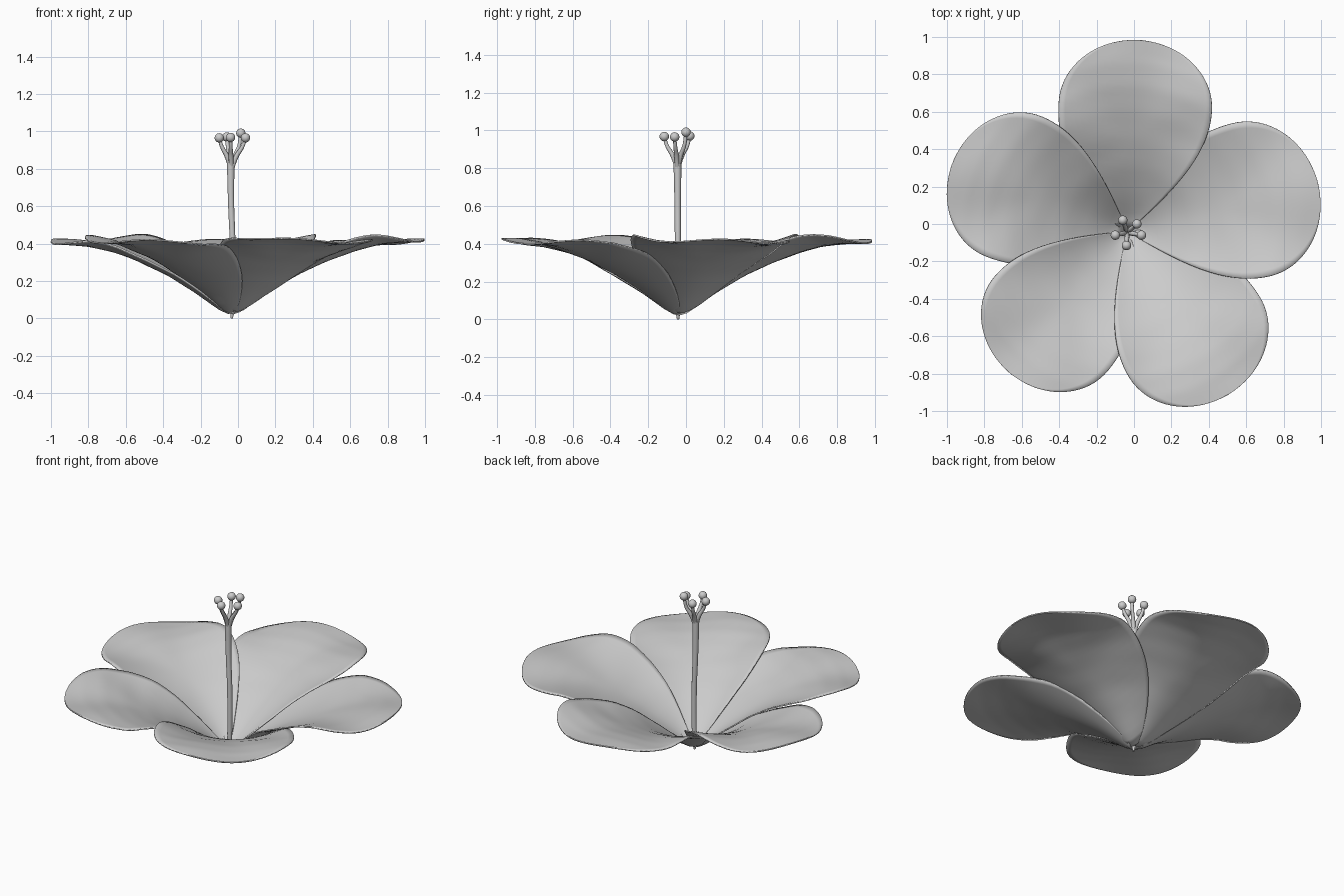
import bpy, bmesh, math
from mathutils import Vector

if "Cube" in bpy.data.objects:
    bpy.data.objects.remove(bpy.data.objects["Cube"])

CX, CY = -0.035, -0.04
PROFILE = [(0, .022), (.05, .04), (.1, .075), (.2, .145), (.35, .235), (.5, .305),
           (.65, .36), (.78, .395), (.9, .41), (1.2, .415)]


def height(d):
    for (a, za), (b, zb) in zip(PROFILE, PROFILE[1:]):
        if d <= b:
            return za + (zb - za) * (d - a) / (b - a)
    return PROFILE[-1][1]


def half_width(r, power):
    # rounded outer end, tapering inner part
    if r > .67:
        return .41 * math.sqrt(max(0, 1 - ((r - .67) / .355) ** 2))
    return .41 * math.sin(math.pi / 2 * (r / .67) ** power)


def petal(index, angle, scale):
    rows, cols = 36, 24
    u = Vector((math.cos(angle), math.sin(angle), 0))
    s = Vector((-u.y, u.x, 0))
    bm = bmesh.new()
    grid = []
    for i in range(rows + 1):
        t = .01 + .99 * i / rows
        r = 1.0249 * math.sin(t * math.pi / 2)
        left, right = half_width(r, .75), half_width(r, .97)
        line = []
        for j in range(cols + 1):
            v = 2 * j / cols - 1
            w = v * (left if v > 0 else right)
            d = math.hypot(r, w)
            z = height(d) + .035 * v * v * math.sin(math.pi * min(r, 1)) ** 2
            # clockwise edge lies over the next petal, rim gently ruffled
            z -= .016 * v * min(1, r / .25) * min(1, (1.03 - r) / .3)
            phi = math.atan2(w, r - .5)
            z += .011 * math.sin(5 * phi + 1.9 * index) * min(1, math.hypot(w, r - .5) / .45) ** 2 * min(1, r / .5)
            p = Vector((CX, CY, z)) + (u * r + s * w) * scale
            line.append(bm.verts.new(p))
        grid.append(line)
    for a, b in zip(grid, grid[1:]):
        for j in range(cols):
            bm.faces.new((a[j], b[j], b[j + 1], a[j + 1]))
    bmesh.ops.remove_doubles(bm, verts=bm.verts, dist=.0005)
    bmesh.ops.recalc_face_normals(bm, faces=bm.faces)
    me = bpy.data.meshes.new(f"petal_{index + 1}")
    bm.to_mesh(me)
    bm.free()
    me.shade_smooth()
    ob = bpy.data.objects.new(me.name, me)
    bpy.context.collection.objects.link(ob)
    mod = ob.modifiers.new("thickness", 'SOLIDIFY')
    mod.thickness = .008
    mod.offset = 0


def tube(name, points):
    # points are (x, y, z, radius)
    cu = bpy.data.curves.new(name, 'CURVE')
    cu.dimensions = '3D'
    cu.bevel_depth = 1
    cu.bevel_resolution = 3
    cu.use_fill_caps = True
    cu.resolution_u = 6
    sp = cu.splines.new('BEZIER')
    sp.bezier_points.add(len(points) - 1)
    for bp, (x, y, z, rad) in zip(sp.bezier_points, points):
        bp.co = (x, y, z)
        bp.radius = rad
        bp.handle_left_type = bp.handle_right_type = 'AUTO'
    ob = bpy.data.objects.new(name, cu)
    bpy.context.collection.objects.link(ob)


# Five overlapping petals
for i, scale in enumerate((1.0, 1.025, 1.0, .96, .98)):
    petal(i, math.radians(86.4 - 72 * i), scale)

# Central column
tube("pistil_column", [(-.033, -.042, 0, .006), (-.031, -.042, .05, .015), (-.029, -.043, .4, .016),
                       (-.037, -.044, .62, .017), (-.039, -.045, .83, .021)])

# Branches with round tips
TIPS = [(-.06, .02, .97), (.015, 0, .99), (.04, -.06, .965), (-.04, -.115, .967), (-.1, -.06, .965)]
for i, (x, y, z) in enumerate(TIPS):
    bx, by = -.036, -.045
    tube(f"pistil_branch_{i + 1}", [
        (bx, by, .79, .012),
        (bx + .35 * (x - bx), by + .35 * (y - by), .865, .013),
        (bx + .8 * (x - bx), by + .8 * (y - by), .92, .010),
        (x, y, z, .009)])
    bpy.ops.mesh.primitive_uv_sphere_add(segments=20, ring_count=12, radius=.025, location=(x, y, z))
    bpy.context.object.name = f"pistil_tip_{i + 1}"
    bpy.ops.object.shade_smooth()
